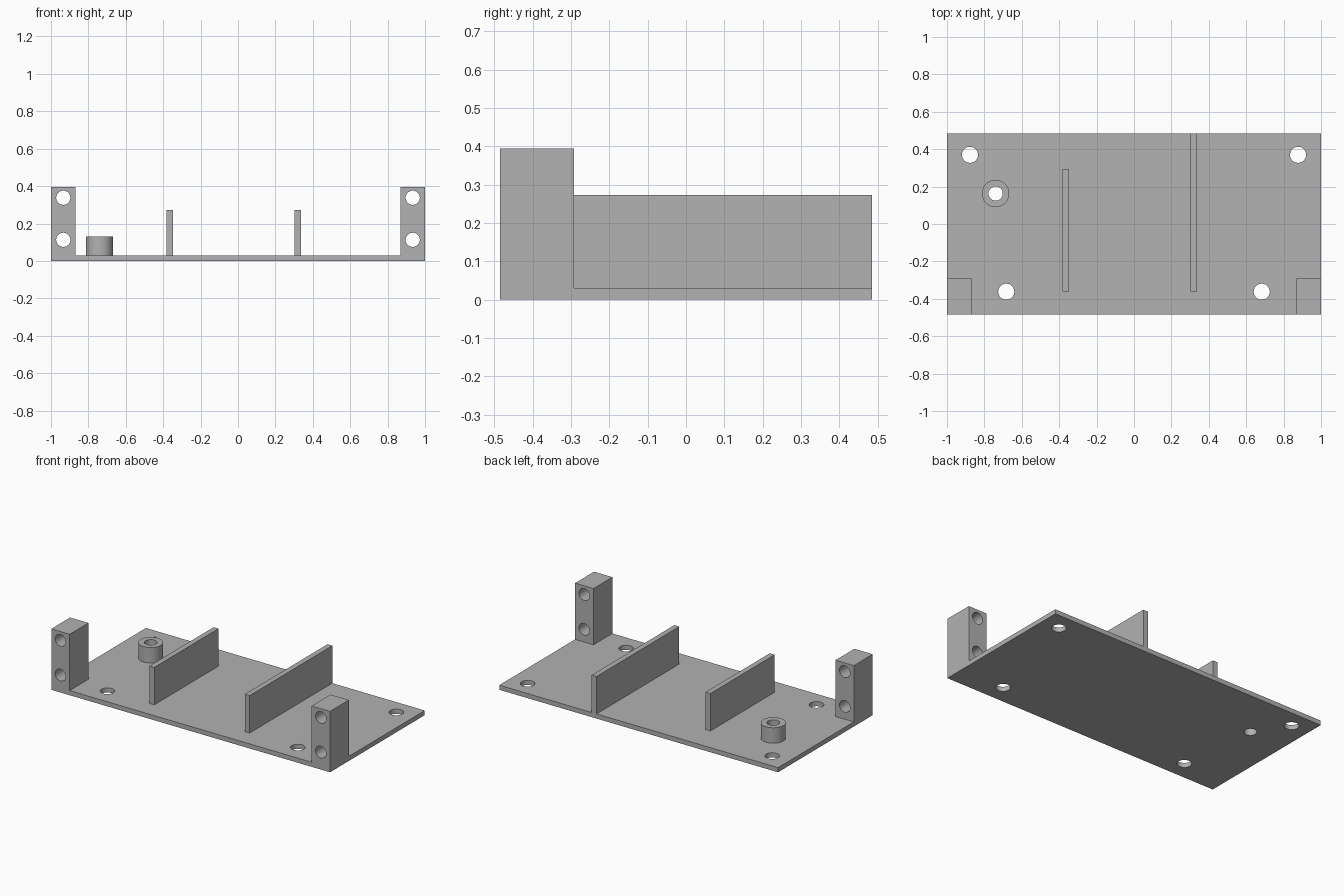
import bpy
from mathutils import Vector

cube = bpy.data.objects.get("Cube")
if cube:
    bpy.data.objects.remove(cube, do_unlink=True)

GREY = (0.445, 0.445, 0.445, 1)
grey = bpy.data.materials.new("plain_grey")
grey.use_nodes = True
grey.diffuse_color = GREY
grey.node_tree.nodes["Principled BSDF"].inputs["Base Color"].default_value = GREY

HALF_Y = 0.485
FLOOR = 0.03


def box(name, low, high):
    low, high = Vector(low), Vector(high)
    bpy.ops.mesh.primitive_cube_add(size=1, location=(low + high) / 2)
    ob = bpy.context.object
    ob.name = name
    ob.scale = high - low
    bpy.ops.object.transform_apply(location=False, rotation=False, scale=True)
    ob.data.materials.append(grey)
    return ob


def cylinder(name, radius, depth, location, tilt=0):
    bpy.ops.mesh.primitive_cylinder_add(vertices=48, radius=radius, depth=depth,
                                        location=location, rotation=(tilt, 0, 0))
    ob = bpy.context.object
    ob.name = name
    ob.data.materials.append(grey)
    return ob


def drill(target, radius, location, tilt=0):
    """Cut a round through hole; tilt it by a quarter turn to run along y."""
    cutter = cylinder("hole_cutter", radius, 1, location, tilt)
    cutter.hide_render = True
    mod = target.modifiers.new("hole", "BOOLEAN")
    mod.operation = "DIFFERENCE"
    mod.solver = "EXACT"
    mod.object = cutter
    bpy.context.view_layer.objects.active = target
    bpy.ops.object.modifier_apply(modifier=mod.name)
    bpy.data.objects.remove(cutter, do_unlink=True)


def smooth(ob):
    bpy.ops.object.select_all(action="DESELECT")
    ob.select_set(True)
    bpy.context.view_layer.objects.active = ob
    bpy.ops.object.shade_smooth_by_angle(angle=0.6)


# Base plate with four mounting holes and the boss bore
boss_at = (-0.74, 0.163)
plate = box("base_plate", (-1, -HALF_Y, 0), (1, HALF_Y, FLOOR))
for side in (-1, 1):
    drill(plate, 0.043, (side * 0.877, 0.37, 0))
    drill(plate, 0.043, (side * 0.683, -0.362, 0))
drill(plate, 0.038, (*boss_at, 0))
smooth(plate)

# Hollow round boss
boss_top = 0.13
boss = cylinder("round_boss", 0.073, boss_top - FLOOR, (*boss_at, (boss_top + FLOOR) / 2))
drill(boss, 0.038, (*boss_at, 0.1))
smooth(boss)

# Front corner posts, each with two holes running front to back
for side, name in ((-1, "right_post"), (1, "left_post")):
    x_in, x_out = side * 0.868, side
    post = box(name, (min(x_in, x_out), -HALF_Y, FLOOR),
               (max(x_in, x_out), -0.292, 0.395))
    for z in (0.113, 0.338):
        drill(post, 0.038, (side * 0.934, -0.39, z), 1.5707963)
    smooth(post)

# Upright divider walls
box("short_divider", (-0.382, -0.362, FLOOR), (-0.347, 0.295, 0.273))
box("long_divider", (0.302, -0.362, FLOOR), (0.337, HALF_Y, 0.273))
